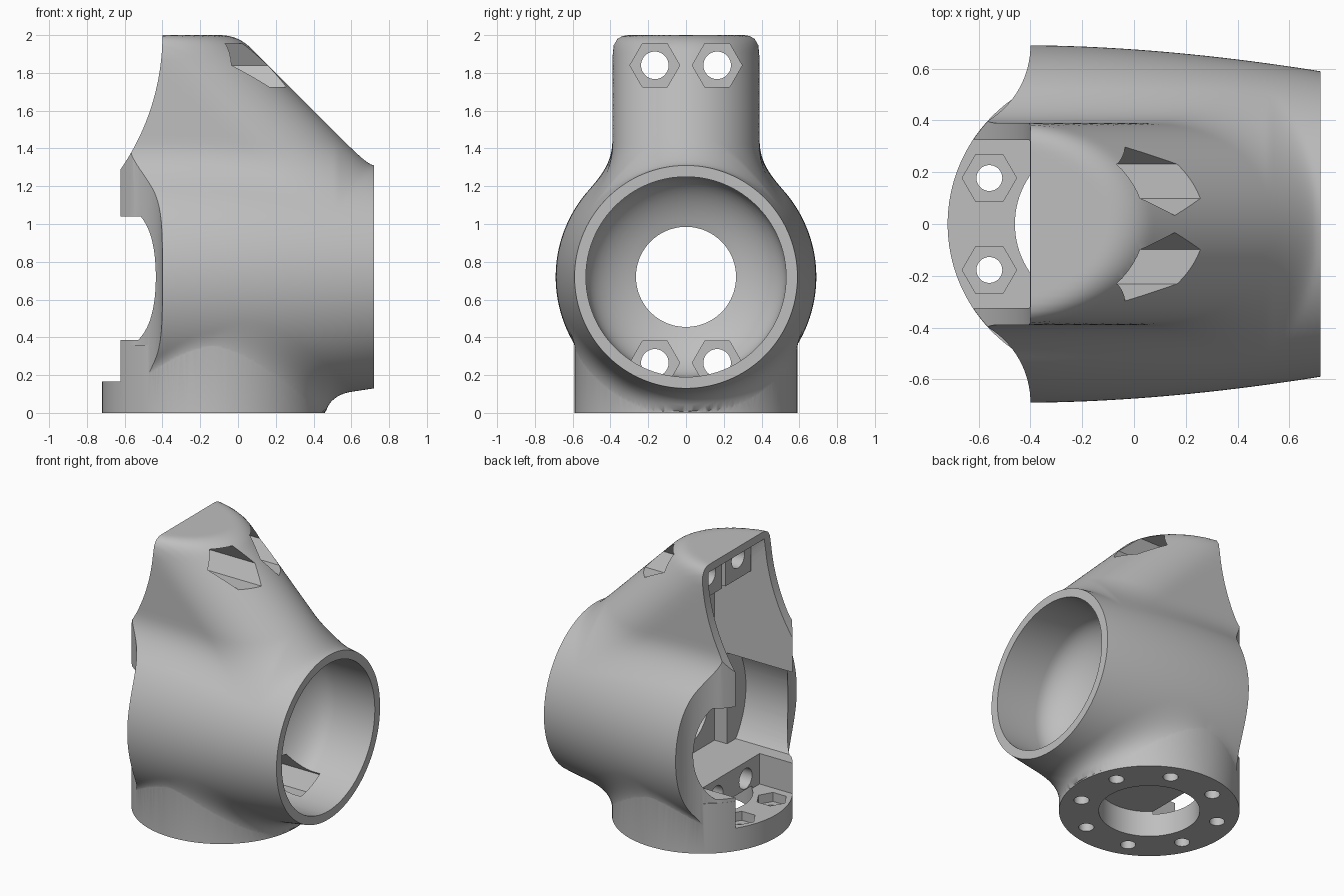
import bpy, bmesh, math
from mathutils import Vector

cube = bpy.data.objects.get("Cube")
if cube:
    bpy.data.objects.remove(cube, do_unlink=True)

AXIS_Z = 0.72      # height of the barrel axis
BASE_X = -0.13     # centre of the round base
WALL = 0.39        # half width of the tower
SCREW_Y = 0.165    # side offset of the long screws

grey = bpy.data.materials.new("plain_grey")
grey.use_nodes = True
grey.diffuse_color = (0.52, 0.52, 0.52, 1)
grey.node_tree.nodes["Principled BSDF"].inputs["Base Color"].default_value = (0.52, 0.52, 0.52, 1)


def finish(name, bm):
    bmesh.ops.recalc_face_normals(bm, faces=bm.faces)
    mesh = bpy.data.meshes.new(name)
    bm.to_mesh(mesh)
    bm.free()
    mesh.materials.append(grey)
    obj = bpy.data.objects.new(name, mesh)
    bpy.context.collection.objects.link(obj)
    return obj


def loft(name, rings):
    """Closed solid through rings of equal point count."""
    bm = bmesh.new()
    rows = [[bm.verts.new(p) for p in ring] for ring in rings]
    n = len(rows[0])
    for a, b in zip(rows, rows[1:]):
        for i in range(n):
            j = (i + 1) % n
            bm.faces.new((a[i], a[j], b[j], b[i]))
    bm.faces.new(rows[0])
    bm.faces.new(rows[-1][::-1])
    return finish(name, bm)


def box(name, x, y, z):
    return loft(name, [[(x[0], y[0], h), (x[1], y[0], h), (x[1], y[1], h), (x[0], y[1], h)] for h in z])


def tube_x(name, profile, y=0.0, z=AXIS_Z, sides=96):
    """Solid turned about an x-parallel axis from (x, radius) pairs."""
    turns = [math.tau * i / sides for i in range(sides)]
    return loft(name, [[(x, y + r * math.cos(a), z + r * math.sin(a)) for a in turns] for x, r in profile])


def post(name, x, y, r, z0, z1, sides=48):
    turns = [math.tau * i / sides for i in range(sides)]
    return loft(name, [[(x + r * math.cos(a), y + r * math.sin(a), h) for a in turns] for h in (z0, z1)])


def combine(obj, other, operation):
    mod = obj.modifiers.new("combine", "BOOLEAN")
    mod.solver = "MANIFOLD"
    mod.operation = operation
    mod.object = other
    bpy.context.view_layer.objects.active = obj
    bpy.ops.object.modifier_apply(modifier=mod.name)
    bpy.data.objects.remove(other, do_unlink=True)


def clamp(v):
    return min(max(v, 0.0), 1.0)


def smooth_min(a, b, k):
    h = max(k - abs(a - b), 0.0) / k
    return min(a, b) - h * h * k / 4


def outer_field(x, y, z):
    """Negative inside the blended barrel, tower and base."""
    t = (x + 0.4) / 1.12
    barrel = math.hypot(y, z - AXIS_Z) - (0.69 - 0.1 * max(t, 0) ** 1.8)
    depth = (2 - x - z) / math.sqrt(2)
    side = math.hypot(y, WALL - depth) - WALL if depth < WALL else abs(y) - WALL
    tower = max(side, 0.6 - z)
    tower = -smooth_min(-tower, 2 - z, 0.07)
    base = max(math.hypot(x - BASE_X, y) - 0.586, z - AXIS_Z)
    body = smooth_min(barrel, tower, 0.02 + 0.11 * clamp((0.72 - x) / 0.2))
    body = smooth_min(body, base, 0.03 + 0.12 * clamp((x - BASE_X) / 0.6))
    return max(body, 0.004 - z, z - 2)


def surface_point(x, a):
    c, s = math.cos(a), math.sin(a)
    low, high = 0.0, 1.8
    for _ in range(26):
        mid = (low + high) / 2
        if outer_field(x, mid * c, AXIS_Z + mid * s) < 0:
            low = mid
        else:
            high = mid
    return (x, low * c, AXIS_Z + low * s)


# Outer body: sections along the barrel axis
stations, sides = 99, 280
housing = loft("joint_housing", [
    [surface_point(-0.75 + 1.47 * i / (stations - 1), math.tau * (j + 0.5) / sides) for j in range(sides)]
    for i in range(stations)])

# Plan outline of the rear end: hollow corners and a round back
corner = [(-0.74 + 0.34 * math.cos(a), 0.69 - 0.34 * math.sin(a))
          for a in (math.radians(58.6) * i / 16 for i in range(17))]
back = [(BASE_X + 0.589 * math.cos(a), 0.589 * math.sin(a))
        for a in (math.pi - 0.72 + 1.44 * i / 32 for i in range(33))]
plan = [(0.8, -0.8), (0.8, 0.8), (-0.4, 0.8)] + corner + back
plan += [(x, -y) for x, y in reversed(corner)] + [(-0.4, -0.8)]
combine(housing, loft("plan_limit", [[(x, y, h) for x, y in plan] for h in (-0.2, 2.2)]), "INTERSECT")

# Curved rear edge of the tower
sweep = [math.tau * i / 200 for i in range(200)]
combine(housing, loft("rear_curve", [[(-1.65 + 1.25 * math.cos(a), y, 2 + 1.25 * math.sin(a)) for a in sweep]
                                     for y in (-0.9, 0.9)]), "DIFFERENCE")

# Round base
combine(housing, post("base_drum", BASE_X, 0, 0.59, 0, 0.36, 128), "UNION")

# Front bore: straight mouth, rounded floor and a through hole
bore = [(0.9, 0.53), (0.4, 0.53)]
for i in range(1, 11):
    a = math.radians(60) * i / 10
    bore.append((0.4 - 0.28 * math.sin(a), 0.53 * math.cos(a)))
bore.append((-0.5, 0.265))
combine(housing, tube_x("bore", bore), "DIFFERENCE")

# Tower cavity: an arched slot along the slope, leaving two screw bosses
INNER = 0.325
arch = [(INNER * math.cos(a), INNER * math.sin(a)) for a in (math.pi * i / 32 for i in range(33))]
arch = [(-INNER, -2.0), (INNER, -2.0)] + arch
along, up = Vector((1, 0, -1)).normalized(), Vector((1, 0, 1)).normalized()
crest = Vector((0, 0, 2)) - up * WALL
slot = loft("slot", [[crest + along * t + up * v + Vector((0, u, 0)) for u, v in arch] for t in (-3, 3)])
combine(slot, box("slot_limit", (-0.9, 0.0), (-0.5, 0.5), (0.385, 1.945)), "INTERSECT")
for y in (-SCREW_Y, SCREW_Y):
    combine(slot, box("boss", (-0.3, 0.5), (y - 0.145, y + 0.145), (1.69, 2.1)), "DIFFERENCE")
combine(housing, slot, "DIFFERENCE")

# Wide rear chamber and the open step above the base
chamber = tube_x("chamber", [(-0.9, 0.54), (-0.1, 0.54)])
combine(chamber, box("chamber_limit", (-1, 0), (-0.8, 0.8), (0.385, 1.04)), "INTERSECT")
combine(housing, chamber, "DIFFERENCE")
combine(housing, box("step", (-0.9, -0.36), (-INNER, INNER), (0.165, 0.6)), "DIFFERENCE")

# Centre hole and screw circle of the base
combine(housing, post("base_hole", BASE_X, 0, 0.33, -0.1, 0.185, 96), "DIFFERENCE")
for i in range(8):
    a = math.radians(22.5 + 45 * i)
    x, y = BASE_X + 0.464 * math.cos(a), 0.464 * math.sin(a)
    combine(housing, post("base_screw", x, y, 0.05, -0.1, 0.14, 32), "DIFFERENCE")
    if x < -0.5:
        combine(housing, post("nut_pocket", x, y, 0.105, 0.1, 0.25, 6), "DIFFERENCE")

# Long screws with hexagonal pockets, two in the tower and two in the bore
for y in (-SCREW_Y, SCREW_Y):
    for z, pocket, end in ((1.84, -0.2, 0.6), (0.265, 0.06, 0.45)):
        combine(housing, tube_x("screw", [(-0.8, 0.073), (end, 0.073)], y, z, 40), "DIFFERENCE")
        combine(housing, tube_x("hex_pocket", [(pocket, 0.132), (end, 0.132)], y, z, 6), "DIFFERENCE")

# Smooth curved skin, crisp edges
bpy.ops.object.select_all(action="DESELECT")
housing.select_set(True)
bpy.context.view_layer.objects.active = housing
bpy.ops.object.shade_smooth_by_angle(angle=math.radians(35))
